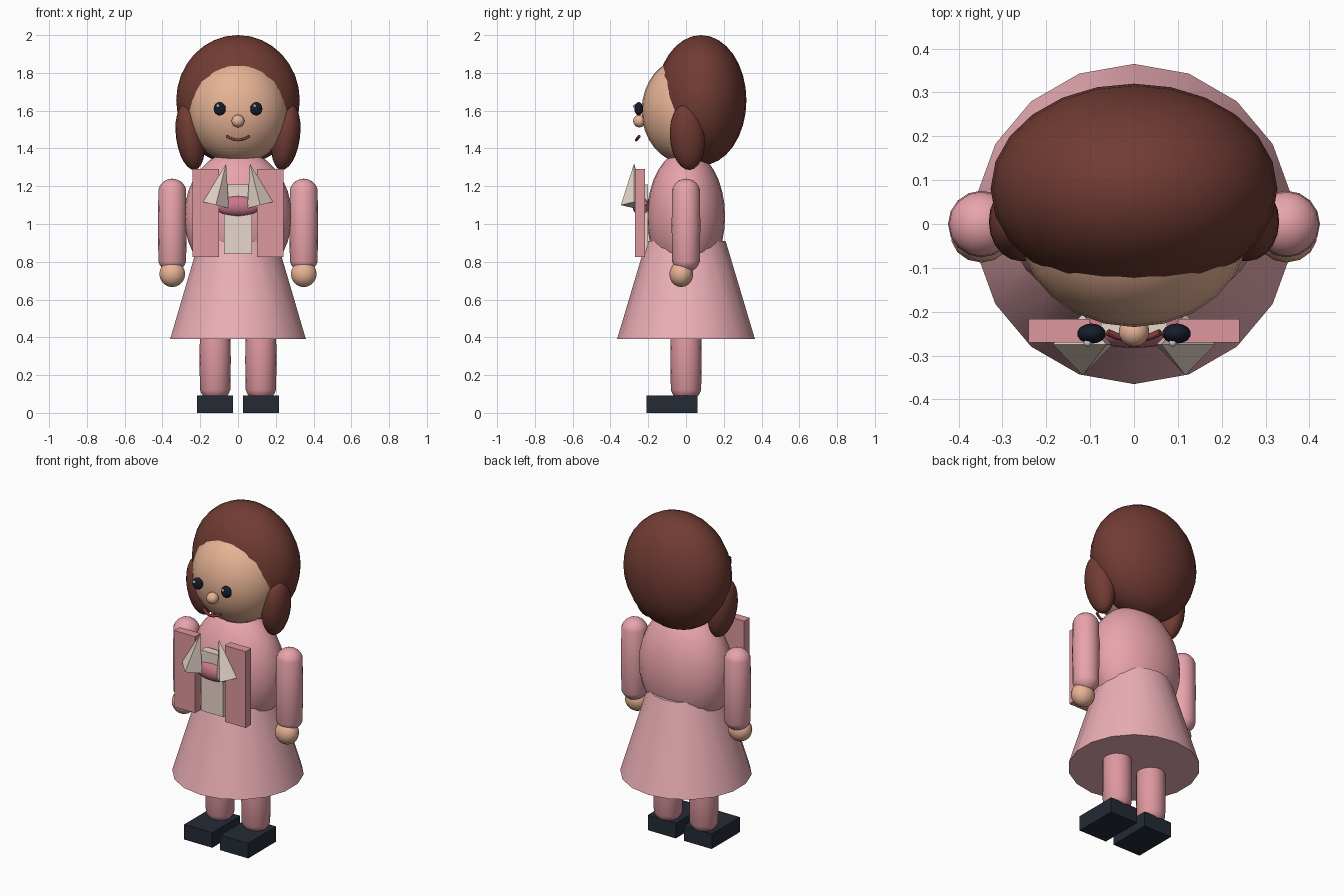
import bpy, math
from mathutils import Vector

if "Cube" in bpy.data.objects:
    bpy.data.objects.remove(bpy.data.objects["Cube"])


def mat(name, *rgb):
    m = bpy.data.materials.new(name)
    m.diffuse_color = (*[(c / 255) ** 2.2 for c in rgb], 1)
    m.use_nodes = True
    m.node_tree.nodes["Principled BSDF"].inputs["Base Color"].default_value = m.diffuse_color
    return m


PINK = mat("pink", 232, 162, 170)
SKIRT = mat("light_pink", 236, 174, 182)
JACKET = mat("jacket_pink", 220, 150, 157)
ROSE = mat("rose", 200, 118, 138)
SKIN = mat("skin", 230, 178, 148)
HAIR = mat("brown", 112, 62, 54)
CREAM = mat("cream", 232, 214, 202)
DARK = mat("dark", 40, 46, 56)
EYE = mat("eye_black", 28, 34, 46)
WHITE = mat("white", 245, 245, 245)
LIP = mat("lip", 130, 65, 60)


def finish(name, m, smooth=True):
    o = bpy.context.object
    o.name = name
    o.data.materials.append(m)
    if smooth:
        bpy.ops.object.shade_smooth_by_angle(angle=math.radians(40))
    return o


def ball(name, loc, radii, m, rot=(0, 0, 0), seg=20, rings=12):
    bpy.ops.mesh.primitive_uv_sphere_add(segments=seg, ring_count=rings, radius=1, location=loc, rotation=rot)
    bpy.context.object.scale = radii
    return finish(name, m)


def box(name, x, y, z, m):
    bpy.ops.mesh.primitive_cube_add(size=1, location=[sum(a) / 2 for a in (x, y, z)])
    bpy.context.object.scale = [abs(a[1] - a[0]) for a in (x, y, z)]
    return finish(name, m, False)


def capsule(name, x, r, z0, z1, m):
    # sphere whose upper and lower halves are pulled apart
    bpy.ops.mesh.primitive_uv_sphere_add(segments=16, ring_count=12, radius=r, location=(x, 0, (z0 + z1) / 2))
    o = bpy.context.object
    # doubled equator is avoided by stretching the band above it
    half = (z1 - z0) / 2 - r
    for v in o.data.vertices:
        if v.co.z > r * 0.05:
            v.co.z += half
        elif v.co.z < -r * 0.05:
            v.co.z -= half
    return finish(name, m)


# head, hair and body
ball("head", (0, 0, 1.6), (0.265, 0.235, 0.28), SKIN, seg=24, rings=16)
ball("hair", (0, 0.08, 1.655), (0.327, 0.24, 0.345), HAIR, seg=24, rings=16)
ball("torso", (0, 0, 1.04), (0.285, 0.207, 0.35), PINK, seg=24, rings=16)
bpy.ops.mesh.primitive_cone_add(vertices=18, radius1=0.365, radius2=0.21, depth=0.52, location=(0, 0, 0.65))
finish("skirt", SKIRT)

# nose and mouth
ball("nose", (0, -0.246, 1.545), (0.035, 0.034, 0.034), SKIN, seg=14, rings=8)
curve = bpy.data.curves.new("mouth", "CURVE")
curve.dimensions = "3D"
curve.bevel_depth = 0.008
curve.bevel_resolution = 1
curve.use_fill_caps = True
spline = curve.splines.new("POLY")
spline.points.add(6)
for i, p in enumerate(spline.points):
    t = (i - 3) / 3
    p.co = (0.06 * t, -0.263 + 0.016 * t * t, 1.445 + 0.02 * t * t, 1)
mouth = bpy.data.objects.new("mouth", curve)
bpy.context.collection.objects.link(mouth)
curve.materials.append(LIP)

# shirt front and neck bow
box("shirt_front", (-0.075, 0.075), (-0.25, -0.2), (0.84, 1.21), CREAM)
ball("chest_bow", (0, -0.235, 1.095), (0.125, 0.048, 0.055), ROSE, seg=18, rings=10)

for s, side in ((-1, "left"), (1, "right")):
    # hair lock beside the face
    ball(f"hair_lock_{side}", (s * 0.253, 0.008, 1.462), (0.075, 0.093, 0.178), HAIR,
         (math.radians(4), s * math.radians(8), 0))
    # eye and its highlight
    ball(f"eye_{side}", (s * 0.097, -0.25, 1.61), (0.033, 0.023, 0.036), EYE, seg=14, rings=8)
    ball(f"eye_glint_{side}", (s * 0.097 - 0.009, -0.271, 1.624), (0.009,) * 3, WHITE, seg=8, rings=6)
    # arm and hand
    capsule(f"arm_{side}", s * 0.348, 0.076, 0.745, 1.24, PINK)
    ball(f"hand_{side}", (s * 0.348, -0.025, 0.735), (0.07, 0.063, 0.069), SKIN, seg=14, rings=10)
    # leg and shoe
    capsule(f"leg_{side}", s * 0.121, 0.083, 0.06, 0.5, JACKET)
    box(f"shoe_{side}", (s * 0.027, s * 0.216), (-0.21, 0.06), (0, 0.092), DARK)
    # jacket panel and pointed collar
    box(f"jacket_panel_{side}", (s * 0.1, s * 0.241), (-0.27, -0.217), (0.826, 1.292), JACKET)
    base, tip = Vector((s * 0.117, -0.275, 1.1)), Vector((s * 0.063, -0.275, 1.32))
    bpy.ops.mesh.primitive_cone_add(vertices=4, radius1=0.07, depth=(tip - base).length,
                                    location=(base + tip) / 2,
                                    rotation=(0, math.atan2((tip - base).x, (tip - base).z), 0))
    finish(f"collar_{side}", CREAM, False)
